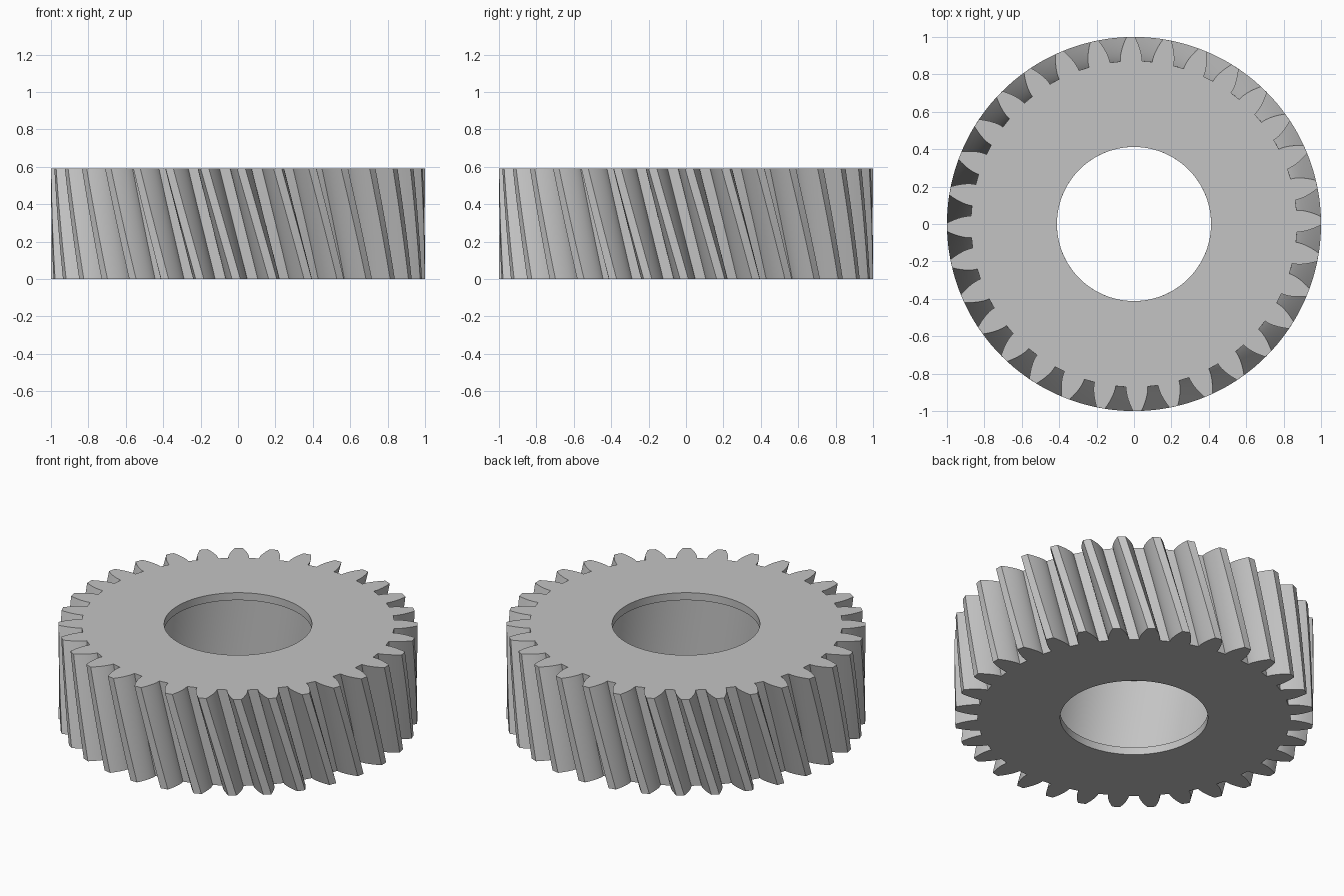
import bpy, bmesh, math

cube = bpy.data.objects.get("Cube")
if cube:
    bpy.data.objects.remove(cube)

# Gear dimensions
TEETH = 32
HEIGHT = 0.59
TIP, PITCH, ROOT = 1.0, 0.943, 0.872
BORE, RECESS, LIP = 0.412, 0.535, 0.046
TWIST, PHASE = math.radians(9.7), math.radians(1.0)
LAYERS = 12
PRESSURE = math.atan(math.tan(math.radians(20)) / math.cos(math.radians(15)))
BASE = PITCH * math.cos(PRESSURE)
STEP = math.tau / TEETH


def involute(angle):
    return math.tan(angle) - angle


def half_width(r):
    """Half the angular tooth thickness at radius r."""
    return STEP / 4 + involute(PRESSURE) - involute(math.acos(min(1, BASE / r)))


# One tooth outline: root, involute flank, tip and back again
STEPS = 6
radii = [BASE + (TIP - BASE) * i / STEPS for i in range(STEPS + 1)]
flank = [(ROOT, half_width(BASE))] + [(r, half_width(r)) for r in radii]
tooth = [(r, -a) for r, a in flank] + [(r, a) for r, a in reversed(flank)]
K = len(tooth)
ROOT_HALF = flank[0][1]

bm = bmesh.new()


def point(r, a, z):
    a += PHASE + TWIST * (1 - z / HEIGHT)
    return bm.verts.new((r * math.cos(a), r * math.sin(a), z))


def gear_ring(z):
    return [point(r, t * STEP + a, z) for t in range(TEETH) for r, a in tooth]


def bore_ring(r, z):
    return [point(r, t * STEP + a, z) for t in range(TEETH)
            for a in (-ROOT_HALF, 0, ROOT_HALF)]


def bridge(lower, upper):
    n = len(lower)
    for i in range(n):
        j = (i + 1) % n
        bm.faces.new((lower[i], lower[j], upper[j], upper[i]))


# Helical tooth surfaces
rings = [gear_ring(HEIGHT * i / LAYERS) for i in range(LAYERS + 1)]
for lower, upper in zip(rings, rings[1:]):
    bridge(lower, upper)

# Bore with a lip at each end and a wider recess between
bore = [bore_ring(r, z) for r, z in (
    (BORE, 0), (BORE, LIP), (RECESS, LIP),
    (RECESS, HEIGHT - LIP), (BORE, HEIGHT - LIP), (BORE, HEIGHT))]
for lower, upper in zip(bore, bore[1:]):
    bridge(lower, upper)

# Flat end faces: tooth ends and the annulus inside them
for outer, inner, z in ((rings[0], bore[0], 0), (rings[-1], bore[-1], HEIGHT)):
    body = []
    for t in range(TEETH):
        end = outer[t * K:(t + 1) * K]
        middle = point(ROOT, t * STEP, z)
        bm.faces.new(end + [middle])
        body += [end[0], middle, end[-1]]
    bridge(inner, body)

bmesh.ops.recalc_face_normals(bm, faces=bm.faces)
mesh = bpy.data.meshes.new("helical_gear")
bm.to_mesh(mesh)
bm.free()

# Plain grey metal
steel = bpy.data.materials.new("light_grey")
steel.use_nodes = True
colour = (0.55, 0.55, 0.55, 1)
steel.diffuse_color = colour
steel.node_tree.nodes["Principled BSDF"].inputs["Base Color"].default_value = colour
mesh.materials.append(steel)

gear = bpy.data.objects.new("helical_gear", mesh)
bpy.context.collection.objects.link(gear)
bpy.ops.object.select_all(action='DESELECT')
gear.select_set(True)
bpy.context.view_layer.objects.active = gear
bpy.ops.object.shade_smooth_by_angle(angle=math.radians(30))
